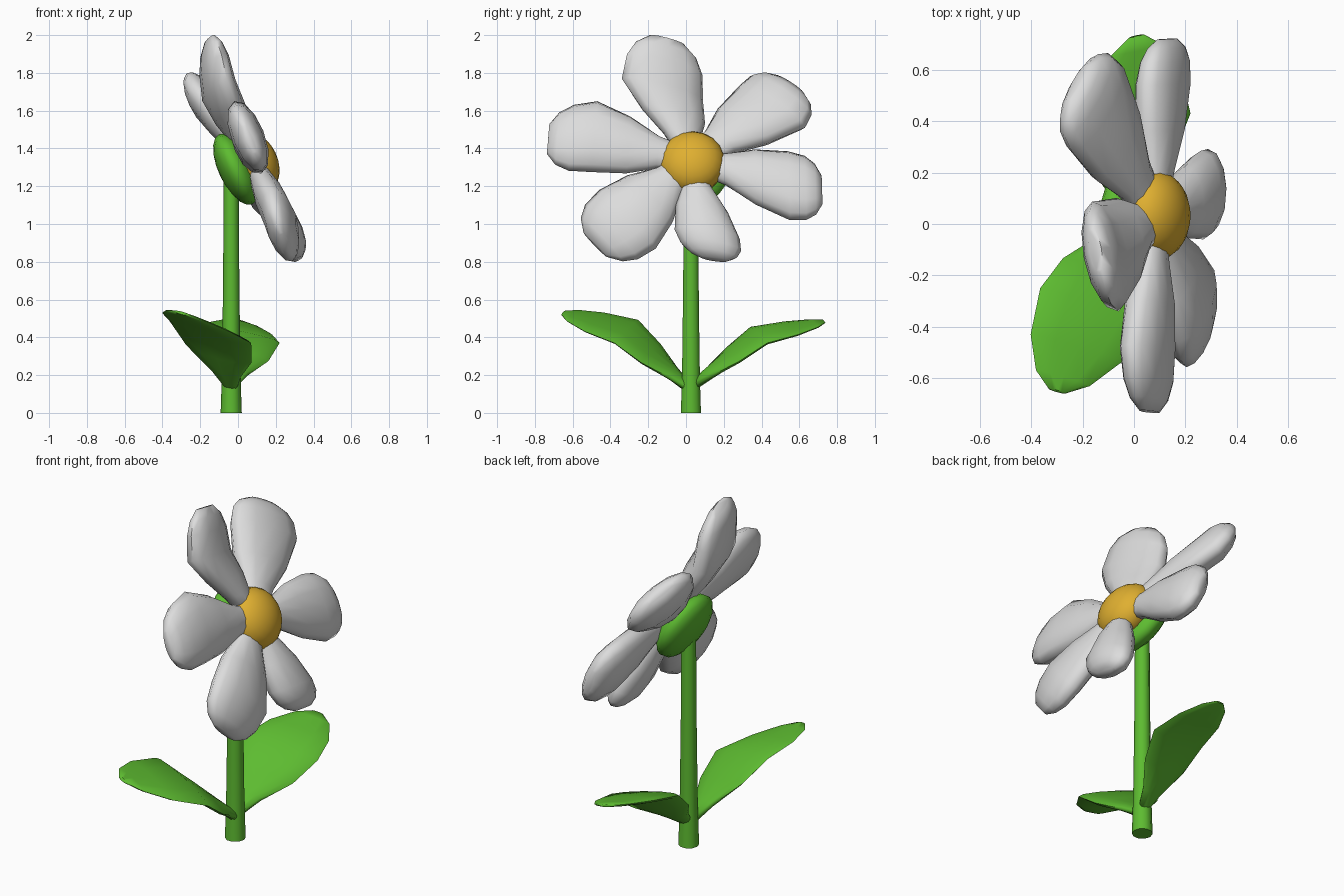
import bpy, bmesh, math
from mathutils import Vector, Matrix

if "Cube" in bpy.data.objects:
    bpy.data.objects.remove(bpy.data.objects["Cube"])


def material(name, rgb):
    m = bpy.data.materials.new(name)
    m.diffuse_color = (*rgb, 1)
    m.use_nodes = True
    m.node_tree.nodes["Principled BSDF"].inputs["Base Color"].default_value = m.diffuse_color
    return m


WHITE = material("petal white", (0.72, 0.72, 0.72))
GREEN = material("leaf green", (0.11, 0.50, 0.03))
YELLOW = material("centre yellow", (0.74, 0.43, 0.03))


def finish(name, bm, mat, angle=50):
    bmesh.ops.recalc_face_normals(bm, faces=bm.faces)
    me = bpy.data.meshes.new(name)
    bm.to_mesh(me)
    bm.free()
    me.materials.append(mat)
    ob = bpy.data.objects.new(name, me)
    bpy.context.collection.objects.link(ob)
    bpy.ops.object.select_all(action='DESELECT')
    ob.select_set(True)
    bpy.context.view_layer.objects.active = ob
    bpy.ops.object.shade_smooth_by_angle(angle=math.radians(angle))
    return ob


def skin(bm, rings):
    """Join closed rings of points into a capped tube."""
    rows = [[bm.verts.new(p) for p in ring] for ring in rings]
    n = len(rows[0])
    for a, b in zip(rows, rows[1:]):
        for i in range(n):
            j = (i + 1) % n
            bm.faces.new((a[i], a[j], b[j], b[i]))
    bm.faces.new(rows[0])
    bm.faces.new(rows[-1])


def blade(name, mat, base, tip, left, right, facing, front, back, widths):
    """Puffy blade with a rounded section: base -> widest line -> tip."""
    base, tip, left, right = map(Vector, (base, tip, left, right))
    mid, side = (left + right) / 2, (left - right) / 2
    normal = side.cross(tip - base).normalized()
    if normal.dot(Vector(facing)) < 0:
        normal.negate()
    section = [(math.cos(a), math.sin(a)) for a in (i * math.tau / 12 for i in range(12))]
    rings = []
    for t, k, thick in widths:
        c = base.lerp(mid, t) if t <= 1 else mid.lerp(tip, t - 1)
        rings.append([c + side * u * k + normal * h * thick * (front if h > 0 else back)
                      for u, h in section])
    bm = bmesh.new()
    skin(bm, rings)
    return finish(name, bm, mat, 70)


def dome(name, mat, centre, radius, depth, u, v):
    """Flattened ball lying in the tilted plane of the flower head."""
    bm = bmesh.new()
    bmesh.ops.create_uvsphere(bm, u_segments=u, v_segments=v, radius=1)
    turn = HEAD.to_track_quat('Z', 'Y').to_matrix().to_4x4()
    bm.transform(Matrix.Translation(centre) @ turn @ Matrix.Diagonal((radius, radius, depth, 1)))
    return finish(name, bm, mat, 60)


HEAD = Vector((0.9, 0, 0.43)).normalized()

# stem
bm = bmesh.new()
stem_profile = [(0, .056), (.12, .052), (.3, .048), (.7, .043), (1.34, .039)]
skin(bm, [[(-.036 + r * math.cos(a * math.tau / 10), .026 + r * math.sin(a * math.tau / 10), z)
           for a in range(10)] for z, r in stem_profile])
finish("stem", bm, GREEN)

# flower head: green cup behind, yellow centre in front
dome("calyx", GREEN, (-.012, .03, 1.29), .205, .09, 16, 10)
dome("flower_centre", YELLOW, (.085, .033, 1.325), .174, .125, 18, 12)

# petals: tip, then both ends of the widest line
petals = {
    "petal_top": ((-.15, -.10, 1.975), (-.06, -.34, 1.77), (-.14, .09, 1.65)),
    "petal_upper_right": ((-.22, .55, 1.74), (-.24, .28, 1.73), (-.06, .63, 1.51)),
    "petal_right": ((.13, .72, 1.18), (.04, .54, 1.385), (.19, .55, 1.02)),
    "petal_bottom": ((.32, .15, .815), (.27, -.06, .97), (.26, .285, .92)),
    "petal_lower_left": ((.25, -.48, .89), (.17, -.46, 1.18), (.28, -.16, .87)),
    "petal_left": ((.06, -.73, 1.45), (-.02, -.47, 1.65), (.13, -.50, 1.275)),
}
# (position, width, thickness) along each petal
petal_rows = [(0, .3, .5), (.35, .46, .72), (.65, .8, .95), (1, 1, 1),
              (1.5, .93, .88), (1.8, .74, .65), (2, .42, .3)]
for name, (tip, left, right) in petals.items():
    blade(name, WHITE, (.08, .03, 1.335), tip, left, right, HEAD, .085, .09, petal_rows)

# leaves
leaf_rows = [(0, .14, 1), (.25, .36, 1), (.6, .8, 1), (1, 1, 1),
             (1.5, .82, .8), (1.85, .48, .5), (2, .15, .3)]
blade("leaf_left", GREEN, (-.035, .01, .14), (-.30, -.65, .53),
      (-.365, -.25, .49), (.07, -.38, .37), (0, 0, 1), .025, .03, leaf_rows)
blade("leaf_right", GREEN, (-.03, .04, .15), (.01, .73, .485),
      (-.19, .34, .45), (.22, .43, .37), (0, 0, 1), .025, .03, leaf_rows)
